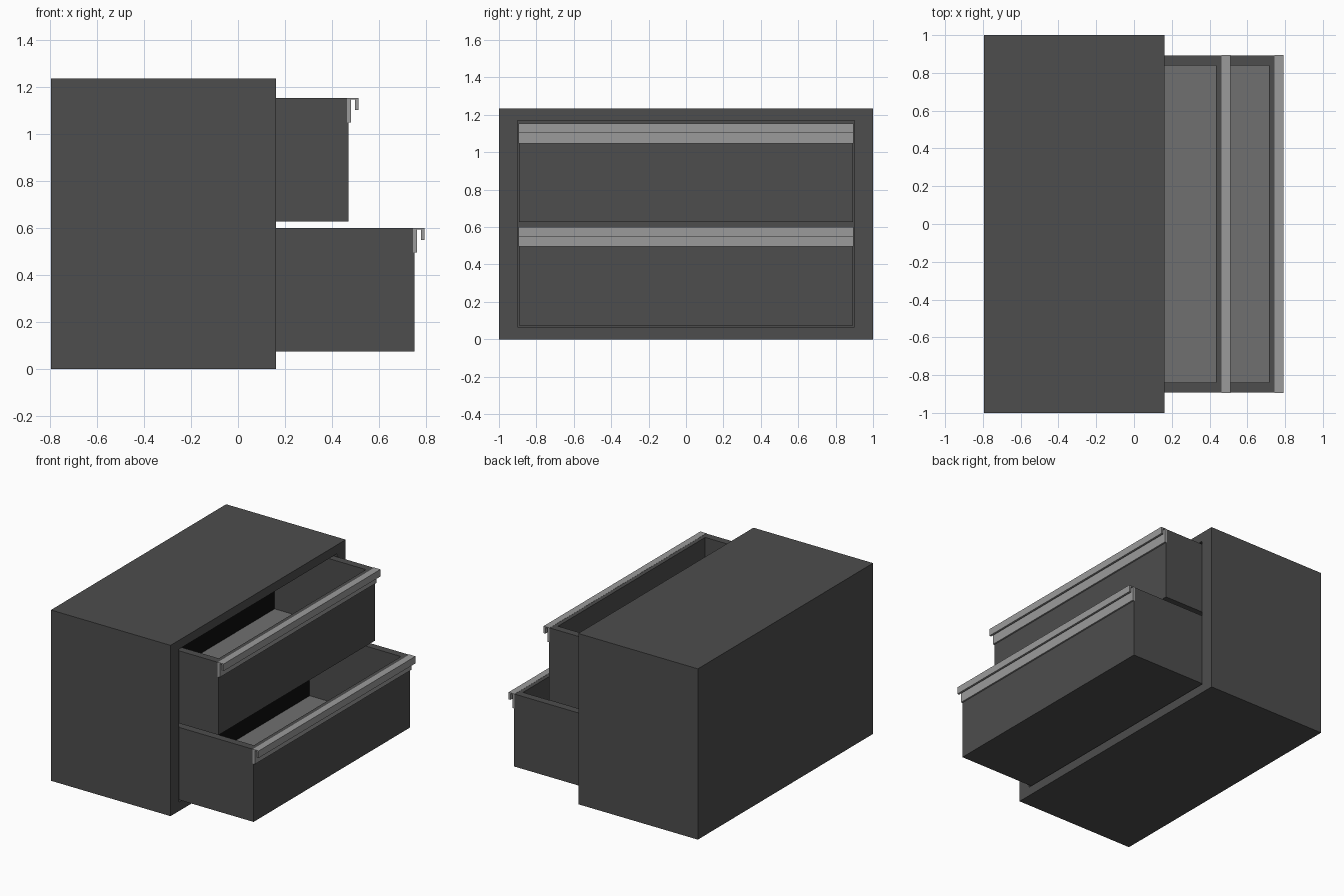
import bpy, bmesh
from mathutils import Vector

if "Cube" in bpy.data.objects:
    bpy.data.objects.remove(bpy.data.objects["Cube"])


def material(name, v):
    m = bpy.data.materials.new(name)
    m.diffuse_color = (v, v, v, 1)
    m.use_nodes = True
    m.node_tree.nodes["Principled BSDF"].inputs["Base Color"].default_value = m.diffuse_color
    return m


DARK = material("dark_grey", 0.075)
MID = material("mid_grey", 0.16)
LIGHT = material("light_grey", 0.33)
BLACK = material("black", 0.004)


def finish(bm, name, mat):
    bmesh.ops.recalc_face_normals(bm, faces=bm.faces)
    me = bpy.data.meshes.new(name)
    bm.to_mesh(me)
    bm.free()
    me.materials.append(mat)
    ob = bpy.data.objects.new(name, me)
    bpy.context.collection.objects.link(ob)
    return ob


def box_bm(lo, hi):
    bm = bmesh.new()
    bmesh.ops.create_cube(bm, size=1)
    for v in bm.verts:
        v.co = Vector([hi[i] if v.co[i] > 0 else lo[i] for i in range(3)])
    return bm


def box(name, lo, hi, mat):
    return finish(box_bm(lo, hi), name, mat)


def hollow_box(name, lo, hi, ilo, ihi, axis, mat):
    """Box with a recess (ilo..ihi) opening on its +axis face."""
    bm = box_bm(lo, hi)
    bm.normal_update()
    face = max(bm.faces, key=lambda f: f.calc_center_median()[axis])
    bmesh.ops.inset_region(bm, faces=[face], thickness=0.01)
    for v in face.verts:
        for i in range(3):
            if i != axis:
                v.co[i] = ihi[i] if v.co[i] > (lo[i] + hi[i]) / 2 else ilo[i]
    floor = bmesh.ops.extrude_discrete_faces(bm, faces=[face])["faces"][0]
    for v in floor.verts:
        v.co[axis] = ilo[axis]
    return finish(bm, name, mat)


def handle(name, x, z, half, mat):
    """Hooked pull: back strip, thin top and short front lip, swept along y."""
    profile = [(-.006, -.104), (.011, -.104), (.011, -.006), (.027, -.006),
               (.027, -.05), (.042, -.05), (.042, .001), (-.006, .001)]
    bm = bmesh.new()
    f = bm.faces.new([bm.verts.new((x + px, -half, z + pz)) for px, pz in profile])
    new = bmesh.ops.extrude_face_region(bm, geom=[f])["geom"]
    verts = [g for g in new if isinstance(g, bmesh.types.BMVert)]
    bmesh.ops.translate(bm, verts=verts, vec=(0, 2 * half, 0))
    return finish(bm, name, mat)


# Cabinet shell, open towards +x
hollow_box("cabinet", (-.795, -1, 0), (.161, 1, 1.234),
           (-.72, -.902, .065), (.161, .902, 1.17), 0, DARK)

# Two drawers pulled out by different amounts
for label, front, z0, z1 in (("lower", .75, .075, .599), ("upper", .47, .628, 1.152)):
    back = front - .805
    hollow_box(label + "_drawer", (back, -.893, z0), (front, .893, z1),
               (back + .035, -.84, z0 + .04), (front - .035, .84, z1), 2, DARK)
    # Lighter floor liner and black rear panel inside the drawer
    box(label + "_drawer_floor", (back + .035, -.84, z0 + .04),
        (front - .035, .84, z0 + .045), MID)
    box(label + "_drawer_back", (back + .035, -.84, z0 + .045),
        (back + .04, .84, z1), BLACK)
    handle(label + "_handle", front, z1, .895, LIGHT)
